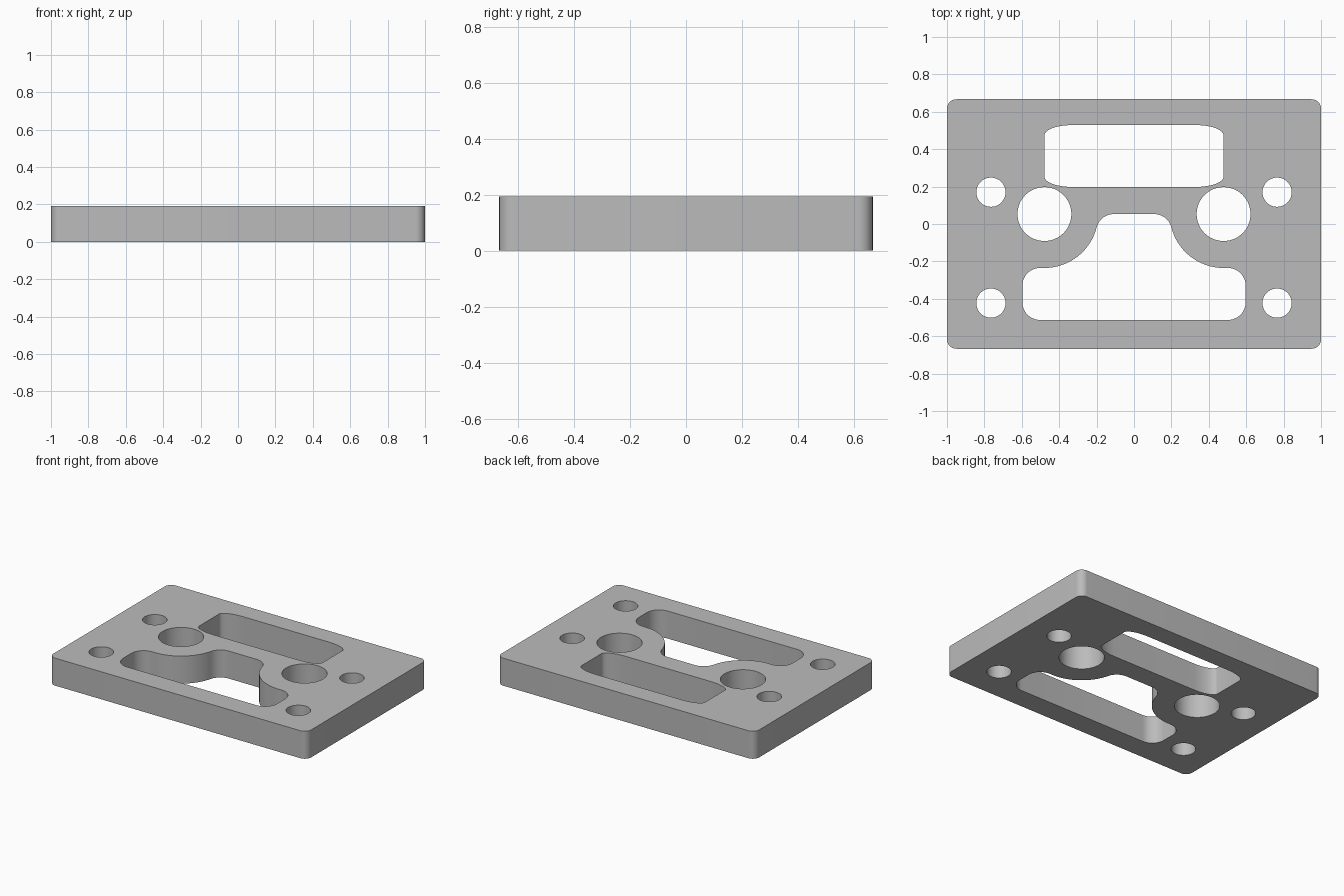
import bpy
import bmesh
from math import radians, cos, sin, hypot, atan2, degrees

if "Cube" in bpy.data.objects:
    bpy.data.objects.remove(bpy.data.objects["Cube"], do_unlink=True)

THICKNESS = 0.193
HOLE_X, HOLE_Y, HOLE_R = 0.479, 0.053, 0.144


def arc(cx, cy, rx, ry, start, end, steps=12):
    """Points on an elliptical arc, angles in degrees."""
    angles = [radians(start + (end - start) * i / steps) for i in range(steps + 1)]
    return [(cx + rx * cos(a), cy + ry * sin(a)) for a in angles]


def circle(cx, cy, r):
    return arc(cx, cy, r, r, 0, 360, 64)[:-1]


def rounded_rect(half_x, y0, y1, rx, ry):
    right, low, high = half_x - rx, y0 + ry, y1 - ry
    corners = [(right, low, -90), (right, high, 0), (-right, high, 90), (-right, low, 180)]
    return [p for x, y, a in corners for p in arc(x, y, rx, ry, a, a + 90)]


def bell_window():
    """Lower window: its shoulders run concentric with the large holes."""
    r, half, bottom = 0.095, 0.597, -0.513
    shoulder = 2 * HOLE_R
    neck = ((shoulder + r) ** 2 - r ** 2) ** 0.5
    tilt = degrees(atan2(r, neck))
    side = arc(half - r, bottom + r, r, r, -90, 0)
    side += arc(half - r, HOLE_Y - shoulder - r, r, r, 0, 90)
    side += arc(HOLE_X, HOLE_Y, shoulder, shoulder, 270, 180 + tilt, 28)
    side += arc(HOLE_X - neck, HOLE_Y - r, r, r, tilt, 90)
    return side + [(-x, y) for x, y in reversed(side)]


# Outline and openings
loops = [rounded_rect(1.0, -0.667, 0.667, 0.05, 0.05),
         rounded_rect(0.479, 0.198, 0.529, 0.15, 0.055),
         bell_window()]
for s in (-1, 1):
    loops.append(circle(s * HOLE_X, HOLE_Y, HOLE_R))
    loops += [circle(s * 0.765, y, 0.078) for y in (0.17, -0.423)]

# Filled and extruded plate
curve = bpy.data.curves.new("plate_profile", "CURVE")
curve.dimensions = "2D"
curve.fill_mode = "BOTH"
curve.extrude = THICKNESS / 2
for loop in loops:
    spline = curve.splines.new("POLY")
    spline.points.add(len(loop) - 1)
    for point, (x, y) in zip(spline.points, loop):
        point.co = (x, y, 0, 1)
    spline.use_cyclic_u = True
profile = bpy.data.objects.new("plate_profile", curve)
bpy.context.collection.objects.link(profile)
bpy.context.view_layer.update()
mesh = bpy.data.meshes.new_from_object(
    profile.evaluated_get(bpy.context.evaluated_depsgraph_get()))
bpy.data.objects.remove(profile, do_unlink=True)
bpy.data.curves.remove(curve)

# Weld caps to walls and rest the plate on the ground
bm = bmesh.new()
bm.from_mesh(mesh)
bmesh.ops.remove_doubles(bm, verts=bm.verts, dist=0.0001)
bmesh.ops.translate(bm, verts=bm.verts, vec=(0, 0, THICKNESS / 2))
bmesh.ops.recalc_face_normals(bm, faces=bm.faces)
bm.to_mesh(mesh)
bm.free()
mesh.name = "mounting_plate"
plate = bpy.data.objects.new("mounting_plate", mesh)
bpy.context.collection.objects.link(plate)

# Grey metal
grey = bpy.data.materials.new("plain_grey")
grey.use_nodes = True
colour = (0.5, 0.5, 0.5, 1)
grey.diffuse_color = colour
grey.node_tree.nodes["Principled BSDF"].inputs["Base Color"].default_value = colour
mesh.materials.clear()
mesh.materials.append(grey)

bpy.ops.object.select_all(action="DESELECT")
plate.select_set(True)
bpy.context.view_layer.objects.active = plate
bpy.ops.object.shade_smooth_by_angle(angle=radians(30))
